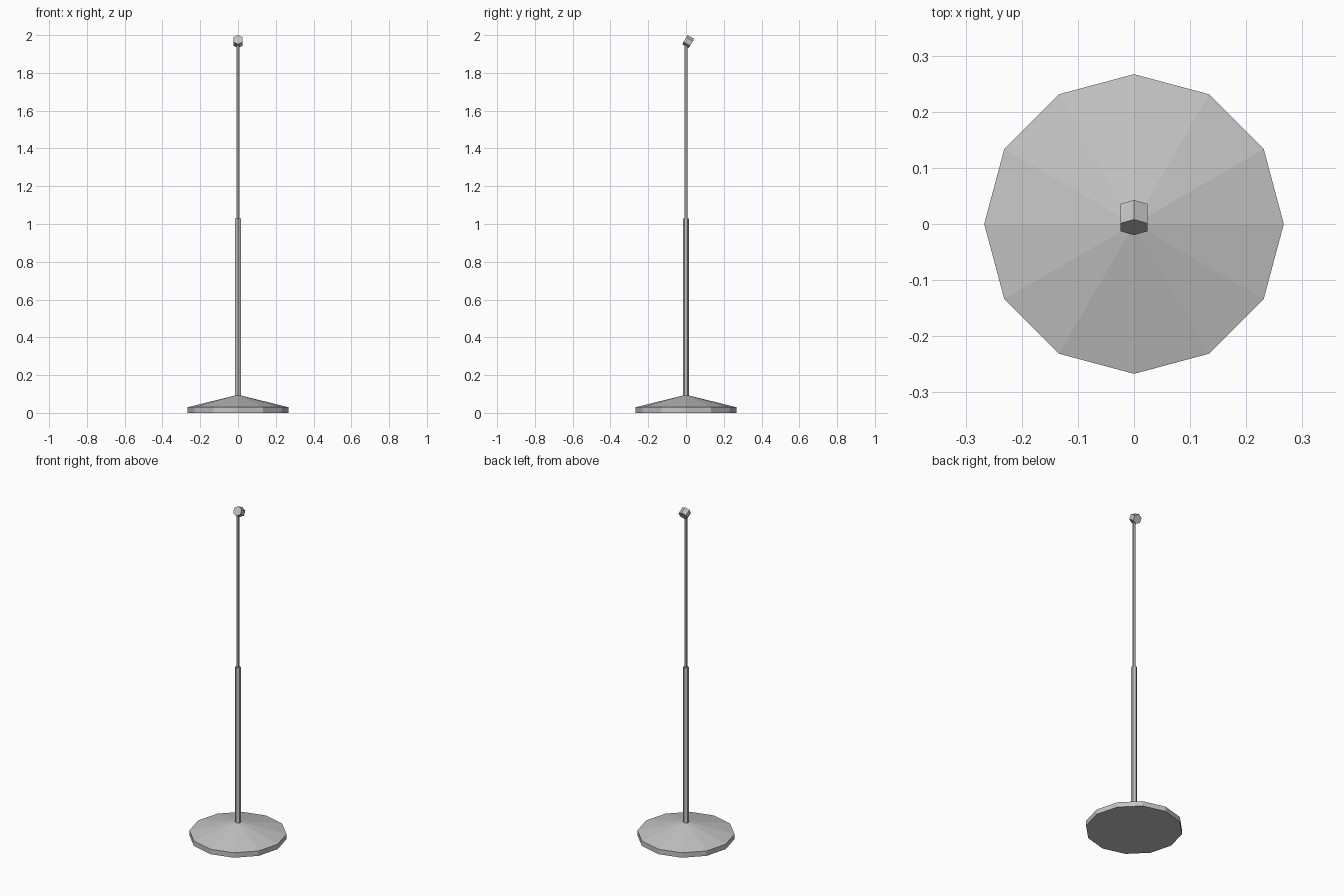
import bpy
import bmesh
from math import radians, pi
from mathutils import Matrix, Vector

old = bpy.data.objects.get("Cube")
if old:
    bpy.data.objects.remove(old, do_unlink=True)

grey = bpy.data.materials.new("light_grey_metal")
grey.use_nodes = True
colour = (0.55, 0.55, 0.55, 1)
grey.diffuse_color = colour
grey.node_tree.nodes["Principled BSDF"].inputs["Base Color"].default_value = colour


def lathe(name, profile, sides, turn=0.0, place=Matrix()):
    """Flat-shaded solid with a (radius, z) profile and capped ends."""
    bm = bmesh.new()
    rings = []
    for r, z in profile:
        spin = [Matrix.Rotation(turn + 2 * pi * i / sides, 3, "Z") for i in range(sides)]
        rings.append([bm.verts.new(m @ Vector((r, 0, z))) for m in spin])
    for low, high in zip(rings, rings[1:]):
        for i in range(sides):
            j = (i + 1) % sides
            bm.faces.new((low[i], low[j], high[j], high[i]))
    bm.faces.new(rings[0][::-1])
    bm.faces.new(rings[-1])
    bm.transform(place)
    mesh = bpy.data.meshes.new(name)
    bm.to_mesh(mesh)
    bm.free()
    mesh.materials.append(grey)
    obj = bpy.data.objects.new(name, mesh)
    bpy.context.scene.collection.objects.link(obj)
    return obj


# Weighted foot with a shallow conical top
lathe("base", [(0.267, 0), (0.267, 0.03), (0.016, 0.092)], 12)

# Telescoping hexagonal tubes
lathe("lower_pole", [(0.017, 0.08), (0.017, 1.03)], 6, pi / 2)
lathe("upper_pole", [(0.009, 1.02), (0.009, 1.96)], 6, pi / 2)

# Short hexagonal head, tipped forward
tilt = Matrix.Translation((0, 0.0115, 1.966)) @ Matrix.Rotation(radians(60), 4, "X")
lathe("tilted_head", [(0.028, -0.02), (0.028, 0.02)], 6, pi / 2, tilt)
